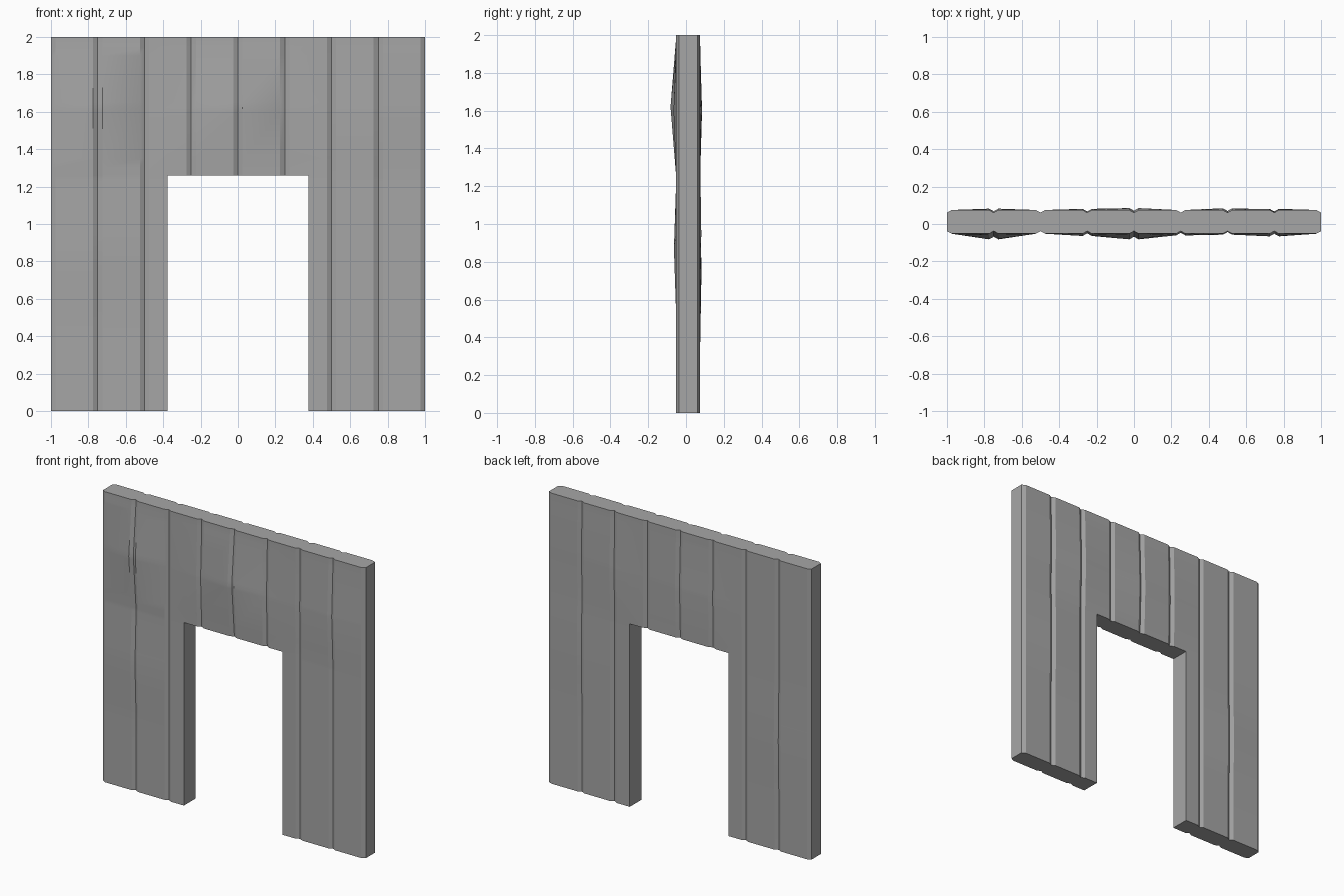
import bpy, bmesh, math

if "Cube" in bpy.data.objects:
    bpy.data.objects.remove(bpy.data.objects["Cube"], do_unlink=True)

FRONT, BACK = -0.052, 0.075      # plain plank surfaces
PLANK, CHAMFER, DEPTH = 0.25, 0.025, 0.014
DOOR_X, DOOR_Z = 0.376, 1.26

# Warped swellings at plank seams: (seam x, centre z, half height, swell)
FRONT_BULGES = [(-0.75, 1.62, 0.37, 0.03), (-0.75, 0.87, 0.36, 0.012),
                (-0.25, 1.6, 0.36, 0.012), (0, 1.62, 0.37, 0.03),
                (0.25, 1.6, 0.36, 0.009), (0.5, 1.6, 0.3, 0.005),
                (0.75, 1.6, 0.36, 0.014)]
BACK_BULGES = [(-0.75, 0.75, 0.4, 0.007), (-0.25, 1.6, 0.34, 0.006),
               (0, 1.6, 0.34, 0.01), (0.5, 1.6, 0.36, 0.009),
               (0.75, 0.95, 0.4, 0.006), (0.75, 1.65, 0.3, 0.004)]


def swell(x, z, bulges):
    total = 0
    for bx, bz, half, height in bulges:
        across = 1 - max(0, abs(x - bx) - CHAMFER) / (PLANK - 2 * CHAMFER)
        along = 1 - abs(z - bz) / half
        total += height * max(0, across) * max(0, along)
    return total


# Grid columns: seams with their shoulders, plus the door jambs
seams = [i * PLANK for i in range(-4, 5)]
cols = {s + d for s in seams for d in (-CHAMFER, 0, CHAMFER) if abs(s + d) <= 1}
cols = sorted(cols | {-DOOR_X, DOOR_X})
# Grid rows: swelling centres and ends, plus the lintel
rows = {0.0, 2.0, DOOR_Z}
for _, bz, half, _ in FRONT_BULGES + BACK_BULGES:
    rows |= {round(r, 2) for r in (bz - half, bz, bz + half) if 0 < r < 2}
rows = sorted(rows)

bm = bmesh.new()
front, back = {}, {}
for i, x in enumerate(cols):
    groove = DEPTH if min(abs(x - s) for s in seams) < 0.001 else 0
    for j, z in enumerate(rows):
        front[i, j] = bm.verts.new((x, FRONT + groove - swell(x, z, FRONT_BULGES), z))
        back[i, j] = bm.verts.new((x, BACK - groove + swell(x, z, BACK_BULGES), z))


def solid(i, j):
    if not (0 <= i < len(cols) - 1 and 0 <= j < len(rows) - 1):
        return False
    in_door = abs(cols[i] + cols[i + 1]) / 2 < DOOR_X and rows[j] < DOOR_Z
    return not in_door


# Plank faces, outer rim and door reveal
for i in range(len(cols) - 1):
    for j in range(len(rows) - 1):
        if not solid(i, j):
            continue
        ring = [(i, j), (i + 1, j), (i + 1, j + 1), (i, j + 1)]
        bm.faces.new([front[k] for k in ring])
        bm.faces.new([back[k] for k in reversed(ring)])
        for n, (di, dj) in enumerate([(0, -1), (1, 0), (0, 1), (-1, 0)]):
            if not solid(i + di, j + dj):
                a, b = ring[n], ring[(n + 1) % 4]
                bm.faces.new([front[b], front[a], back[a], back[b]])

bmesh.ops.delete(bm, geom=[v for v in bm.verts if not v.link_faces], context='VERTS')
bmesh.ops.recalc_face_normals(bm, faces=bm.faces)
mesh = bpy.data.meshes.new("plank_wall_with_doorway")
bm.to_mesh(mesh)
bm.free()

# Plain grey material
grey = bpy.data.materials.new("plain_grey")
grey.use_nodes = True
colour = (0.38, 0.38, 0.38, 1)
grey.diffuse_color = colour
grey.node_tree.nodes["Principled BSDF"].inputs["Base Color"].default_value = colour
mesh.materials.append(grey)

wall = bpy.data.objects.new("plank_wall_with_doorway", mesh)
bpy.context.collection.objects.link(wall)
bpy.ops.object.select_all(action='DESELECT')
wall.select_set(True)
bpy.context.view_layer.objects.active = wall
bpy.ops.object.shade_smooth_by_angle(angle=math.radians(25))
